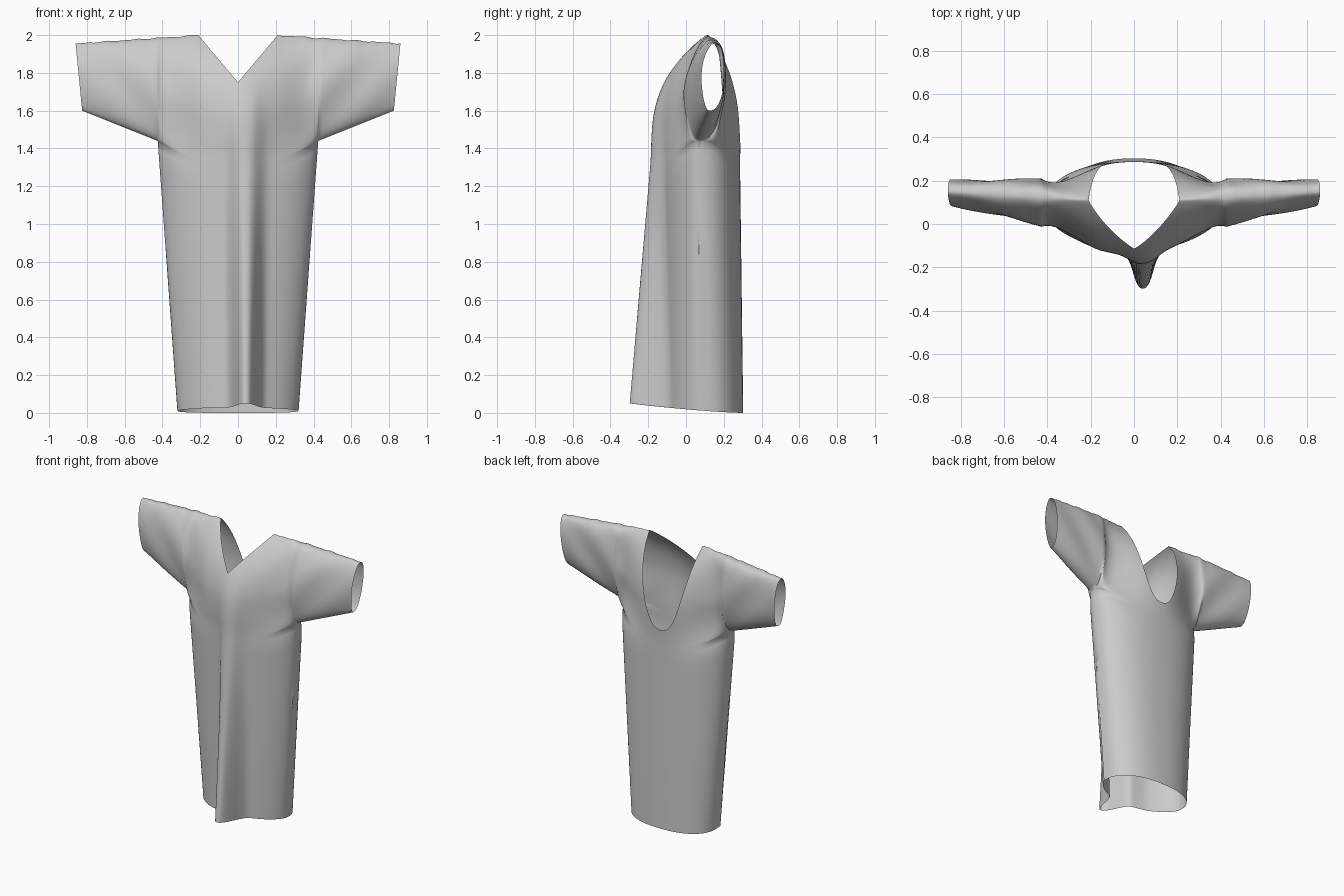
import bpy, bmesh
from math import sin, cos, pi, exp

if "Cube" in bpy.data.objects:
    bpy.data.objects.remove(bpy.data.objects["Cube"])

NECK, PIT, CUFF = 0.21, 0.425, 0.86     # key half-widths: neck, armpit, cuff


def lerp(a, b, t):
    return a + (b - a) * t


def sleeve_t(u):
    return max(0.0, (abs(u) - PIT) / (CUFF - PIT))


def shoulder_z(u):
    return 2.0 - 0.045 * max(0, abs(u) - NECK) / (CUFF - NECK)


def join_z(u):
    if abs(u) >= PIT:
        return lerp(1.44, 1.60, sleeve_t(u))
    return 1.44 - 0.14 * (1 - (u / PIT) ** 2)


# Tube of the body: depth of the front (-1) or back (+1) sheet
def body_y(side, u, z):
    yc = 0.10 - 0.03 * min(z, 1.44) / 1.44
    if abs(u) >= PIT:
        return lerp(0.07, 0.125, sleeve_t(u))
    s = abs(u) / PIT
    # rounded tube below, easing into a soft bell where it meets the sleeves
    b = min(1.0, max(0.0, (z - join_z(u) + 0.12) / 0.36))
    b = b * b * (3 - 2 * b)
    p = 2.3 if side > 0 else 1.8
    form = lerp((1 - s ** p) ** (1 / p), (1 - s ** 2.2) ** 1.3, b)
    if side > 0:
        return yc + (0.203 + 0.008 * z) * form
    y = yc - 0.205 * form
    x = u * lerp(0.32, PIT, min(z / 1.44, 1)) / PIT
    fold = 0.20 * max(0.0, 1 - z / 1.85)            # big hanging pleat
    y -= fold * exp(-(abs(x - 0.043) / lerp(0.061, 0.085, z / 1.85)) ** 2.7)
    y -= 0.012 * exp(-((x + 0.19) / 0.06) ** 2) * (1 - s)
    return y


# Yoke and sleeves: body depth curving in to the shoulder line, plus sleeve fullness
def upper_y(side, u, z):
    zj, zt = join_z(u), shoulder_z(u)
    t = min(1.0, max(0.0, (z - zj) / (zt - zj)))
    k = min(1.0, abs(u) / PIT)
    st = sleeve_t(u)
    oval = max(0.0, 1 - abs(2 * t - 1) ** 2.2) ** (1 / 2.2)
    hump = oval if t > 0.5 else lerp(sin(pi * t) ** 2, oval, k ** 6)
    if side < 0:
        full = lerp(0.018 + 0.06 * k ** 5, 0.042, st)
    else:
        full = lerp(0.018 + 0.11 * k ** 4, 0.075, st)
    # soft diagonal drag lines running from the armpit
    full += 0.008 * sin(19 * abs(u) - 15 * z) * k ** 4 * (1 - 0.6 * st)
    y_top = lerp(0.11, 0.15, max(0, abs(u) - NECK) / (CUFF - NECK))
    return lerp(body_y(side, u, z), y_top, t ** 3.8) + side * full * hump


# Neckline: V in front, deep scoop behind
def top_z(side, u):
    a = abs(u) / NECK
    if a >= 1:
        return shoulder_z(u)
    return 1.75 + 0.25 * a if side < 0 else 1.41 + 0.59 * a ** 2.5


half = [NECK * i / 20 for i in range(21)]
half += [NECK + (PIT - NECK) * sin(pi / 2 * i / 14) for i in range(1, 15)]
half += [lerp(PIT, CUFF, i / 18) for i in range(1, 19)]
half = [round(u, 6) for u in half]
cols = [-u for u in reversed(half[1:])] + half
LOW, UP = 30, 32

bm = bmesh.new()
for side in (-1, 1):
    grid = []
    for u in cols:
        col = {}
        zj = join_z(u)
        if abs(u) <= PIT + 1e-5:
            hem = 0.05 * (max(0, 0.303 - body_y(side, u, 0)) / 0.605) ** 1.4
            for j in range(LOW):
                z = lerp(hem, zj, j / LOW)
                w = lerp(0.32, PIT, min(1, z / 1.44)) / PIT
                col[j] = bm.verts.new((u * w, body_y(side, u, z), z))
        for j in range(UP + 1):
            t = (1 - cos(pi * j / UP)) / 2
            z = lerp(zj, top_z(side, u), t)
            w = lerp(0.32, PIT, min(1, z / 1.44)) / PIT if abs(u) < PIT else 1
            slant = 0.035 * (1 - t) * sleeve_t(u)
            x = u * w - slant * (1 if u > 0 else -1)
            # slightly puckered shoulder seam
            pucker = 0.002 * (sin(43 * u) + sin(71 * u + 1)) * t ** 6
            zz = z + pucker * (NECK < abs(u) < CUFF)
            col[LOW + j] = bm.verts.new((x, upper_y(side, u, z), min(zz, 2.0)))
        grid.append(col)
    for a, b in zip(grid, grid[1:]):
        for j in range(LOW + UP):
            if all(k in c for c in (a, b) for k in (j, j + 1)):
                q = [a[j], b[j], b[j + 1], a[j + 1]]
                bm.faces.new(q if side < 0 else q[::-1])

# Sew front and back together along sides, underarms and shoulders
bmesh.ops.remove_doubles(bm, verts=bm.verts, dist=0.0006)
bmesh.ops.recalc_face_normals(bm, faces=bm.faces)
mesh = bpy.data.meshes.new("robe")
bm.to_mesh(mesh)
bm.free()
robe = bpy.data.objects.new("robe", mesh)
bpy.context.collection.objects.link(robe)
bpy.context.view_layer.objects.active = robe
robe.select_set(True)
bpy.ops.object.shade_smooth_by_angle(angle=1.2)
